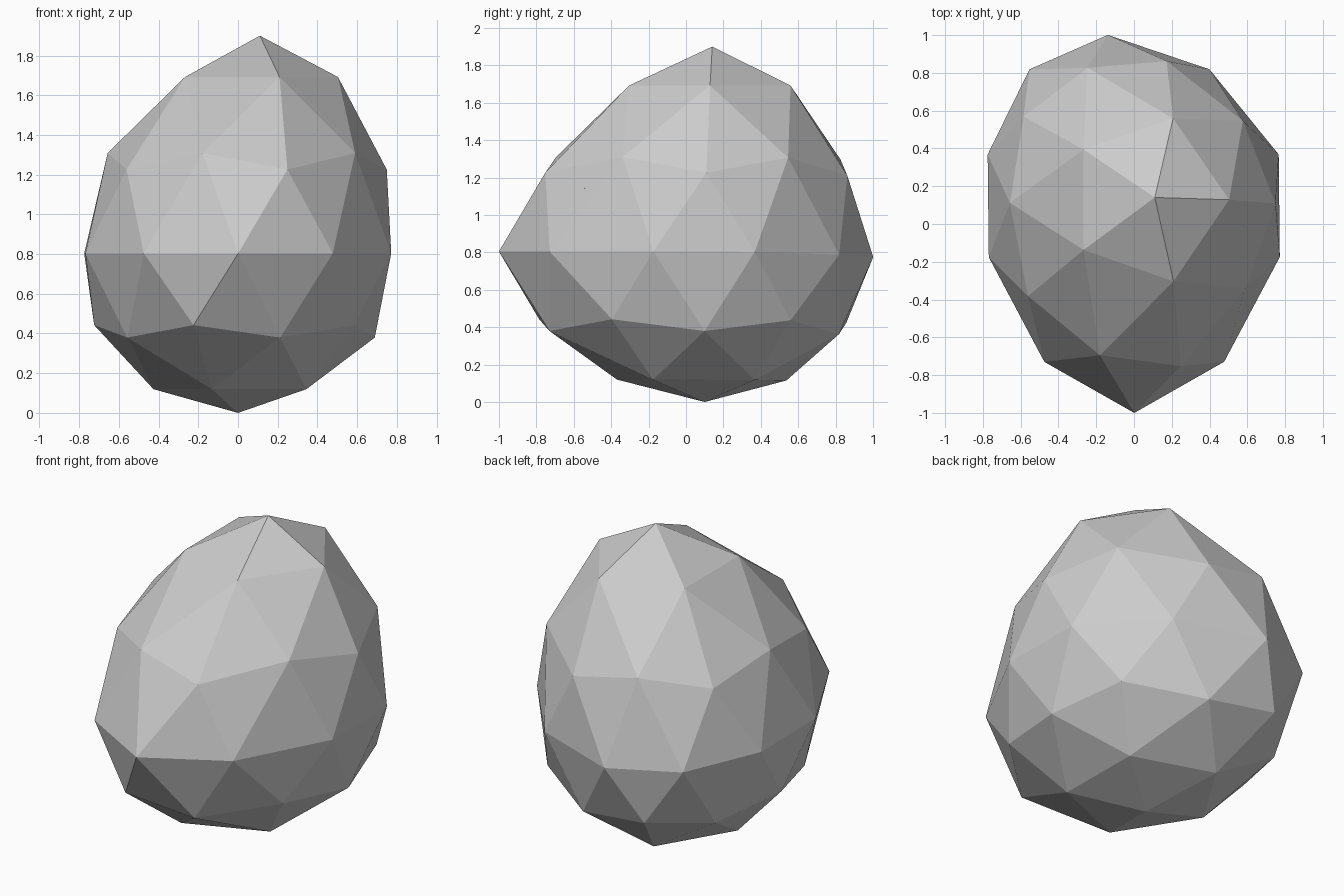
import bpy, bmesh, random
from mathutils import Vector

if "Cube" in bpy.data.objects:
    bpy.data.objects.remove(bpy.data.objects["Cube"])

random.seed(7)
SEEDS = 90


def pull(points, centre, offset, radius):
    """Move points near a centre with a smooth falloff."""
    centre, offset = Vector(centre), Vector(offset)
    for p in points:
        t = max(0.0, 1 - (p - centre).length / radius)
        p += offset * (t * t * (3 - 2 * t))


def shape(points):
    """Turn unit-sphere points into the egg-like boulder."""
    pull(points, (0, 0, 1), (0.136, 0.047, 0.375), 1.52)      # raised, leaning tip
    pull(points, (0, -1, 0), (0, -0.28, 0), 1.34)             # front nose
    pull(points, (0, 1, 0), (-0.173, 0.047, -0.037), 1.34)    # back bulge
    for p in points:
        p.x, p.y, p.z = p.x * 0.81, p.y * 0.86 + 0.1, p.z * 0.8 + 0.8


# whole boulder, low-poly
rock = bmesh.new()
bmesh.ops.create_icosphere(rock, subdivisions=2, radius=1)
shape([v.co for v in rock.verts])
bmesh.ops.recalc_face_normals(rock, faces=rock.faces)

# evenly spread crack cell centres inside it
seeds = []
for gap in (0.36, 0.3, 0.24, 0.18):
    for _ in range(1500):
        p = Vector([random.uniform(-1, 1) for _ in range(3)])
        if len(seeds) < SEEDS and p.length < 0.97 and all((p - s).length > gap for s in seeds):
            seeds.append(p)
shape(seeds)

# split the boulder into tightly fitting shards
for i, s in enumerate(seeds):
    bm = rock.copy()
    for o in sorted(seeds, key=lambda q: (q - s).length)[1:]:
        reach = max(((v.co - s).length for v in bm.verts), default=0)
        if (o - s).length > 2 * reach:
            break
        bmesh.ops.bisect_plane(bm, geom=bm.verts[:] + bm.edges[:] + bm.faces[:],
                               plane_co=(s + o) / 2, plane_no=o - s,
                               clear_outer=True, dist=1e-6)
        rim = [e for e in bm.edges if e.is_boundary]
        if rim:
            bmesh.ops.holes_fill(bm, edges=rim, sides=0)
    if bm.faces:
        bmesh.ops.recalc_face_normals(bm, faces=bm.faces)
        mesh = bpy.data.meshes.new("rock_shard")
        bm.to_mesh(mesh)
        shard = bpy.data.objects.new(f"rock_shard_{i + 1:02d}", mesh)
        bpy.context.collection.objects.link(shard)
    bm.free()
rock.free()
